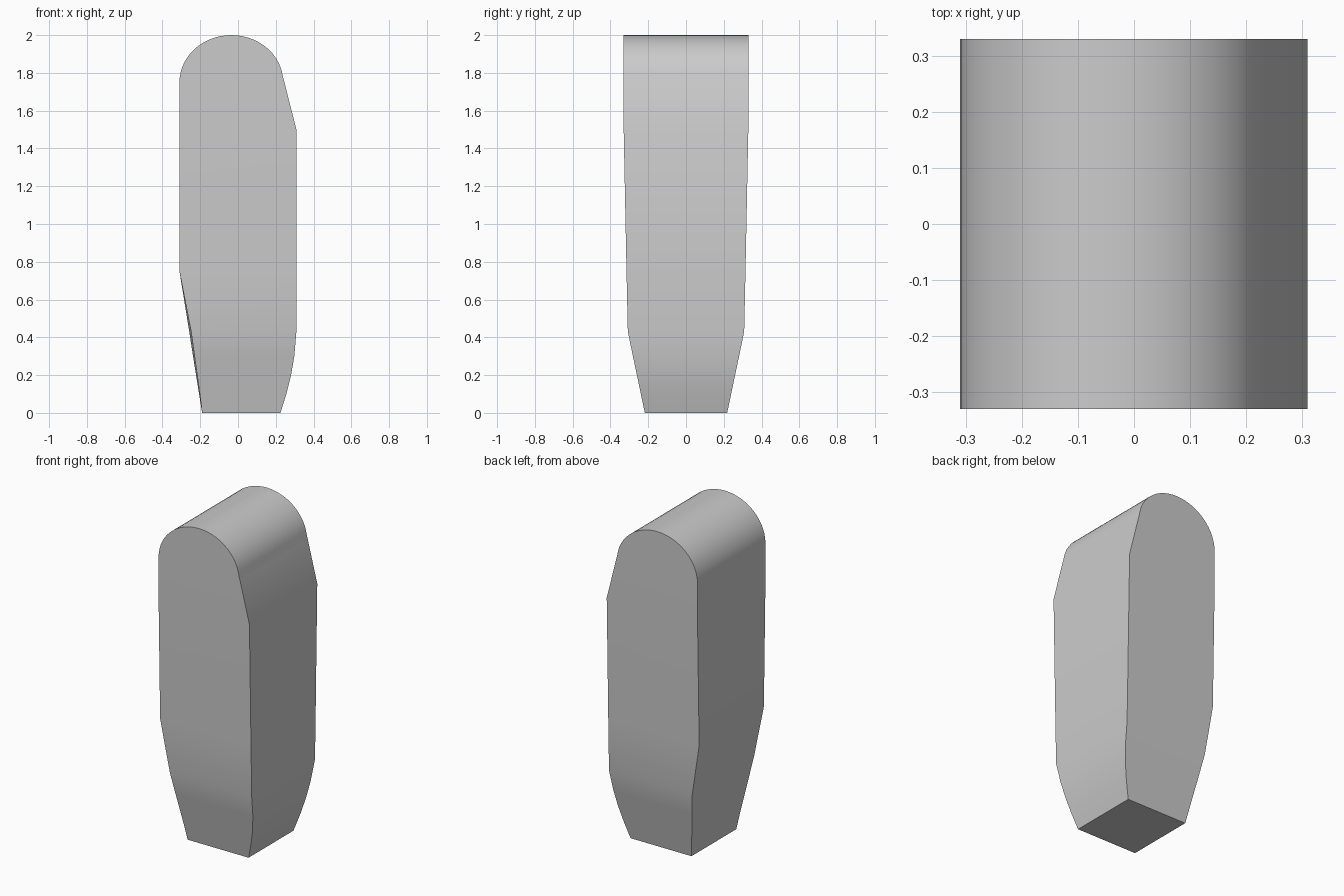
import bpy, bmesh, math

cube = bpy.data.objects.get("Cube")
if cube:
    bpy.data.objects.remove(cube, do_unlink=True)

# One plain grey for the whole body
grey = bpy.data.materials.new("plain_grey")
grey.use_nodes = True
colour = (0.6, 0.6, 0.6, 1)
grey.diffuse_color = colour
grey.node_tree.nodes["Principled BSDF"].inputs["Base Color"].default_value = colour

# Levels of the tapered shaft: height, front -x edge, back -x edge, +x edge, half depth
levels = [
    (0.00, -0.19, -0.19, 0.225, 0.218),
    (0.10, -0.202, -0.206, 0.256, 0.239),
    (0.20, -0.216, -0.222, 0.281, 0.26),
    (0.30, -0.23, -0.238, 0.298, 0.281),
    (0.43, -0.248, -0.258, 0.309, 0.308),
    (0.75, -0.31, -0.31, 0.309, 0.315),
    (1.50, -0.31, -0.31, 0.309, 0.33),
    (1.75, -0.31, -0.31, 0.246, 0.33),
]

# Rounded top, swept from the springing line up to the crown
centre, radius, rise, steps = -0.035, 0.275, 0.25, 14
for i in range(1, steps):
    a = math.pi / 2 * i / steps
    z = 1.75 + rise * math.sin(a)
    reach = radius * math.cos(a)
    right = min(centre + reach, 0.309 - (z - 1.5) * 0.25)
    levels.append((z, centre - reach, centre - reach, right, 0.33))

bm = bmesh.new()
rings = []
for z, front, back, right, d in levels:
    corners = [(front, -d, z), (right, -d, z), (right, d, z), (back, d, z)]
    rings.append([bm.verts.new(c) for c in corners])
for low, high in zip(rings, rings[1:]):
    for i in range(4):
        j = (i + 1) % 4
        bm.faces.new((low[i], low[j], high[j], high[i]))
bm.faces.new(rings[0][::-1])

# Close the crown with a ridge
ridge = [bm.verts.new((centre, y, 2)) for y in (-0.33, 0.33)]
a, b, c, d = rings[-1]
bm.faces.new((a, b, ridge[0]))
bm.faces.new((b, c, ridge[1], ridge[0]))
bm.faces.new((c, d, ridge[1]))
bm.faces.new((d, a, ridge[0], ridge[1]))
bmesh.ops.recalc_face_normals(bm, faces=bm.faces)

mesh = bpy.data.meshes.new("rounded_block")
bm.to_mesh(mesh)
bm.free()
mesh.materials.append(grey)
block = bpy.data.objects.new("rounded_block", mesh)
bpy.context.collection.objects.link(block)
bpy.context.view_layer.objects.active = block
block.select_set(True)
bpy.ops.object.shade_smooth_by_angle(angle=math.radians(30))
